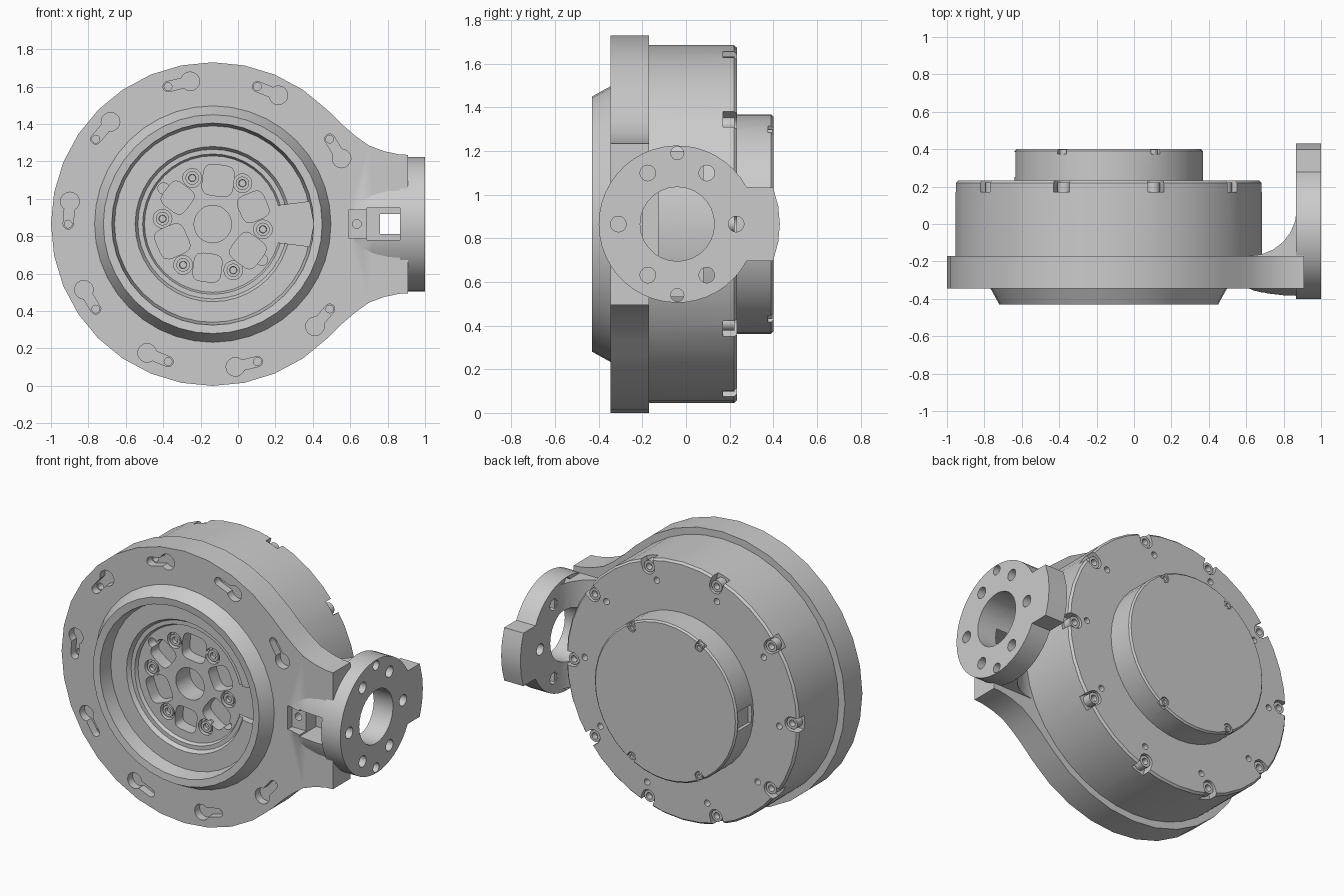
import bpy, bmesh
from math import cos, sin, radians, pi
from mathutils import Vector

if "Cube" in bpy.data.objects:
    bpy.data.objects.remove(bpy.data.objects["Cube"])

CX, CZ = -0.135, 0.865      # main axis (along y)
PY = -0.04                  # side plate axis (along x)


def finish(name, bm):
    bmesh.ops.remove_doubles(bm, verts=bm.verts, dist=1e-5)
    bmesh.ops.recalc_face_normals(bm, faces=bm.faces)
    me = bpy.data.meshes.new(name)
    bm.to_mesh(me)
    bm.free()
    ob = bpy.data.objects.new(name, me)
    bpy.context.collection.objects.link(ob)
    return ob


def place(axis, u, v, w):
    return {'y': (u, w, v), 'x': (w, u, v), 'z': (u, v, w)}[axis]


def prism(name, outlines, axis, lo, hi):
    """Extrude one or more 2D outlines along an axis."""
    bm = bmesh.new()
    for pts in outlines:
        a = [bm.verts.new(place(axis, u, v, lo)) for u, v in pts]
        b = [bm.verts.new(place(axis, u, v, hi)) for u, v in pts]
        bm.faces.new(a)
        bm.faces.new(b[::-1])
        for i in range(len(a)):
            j = (i + 1) % len(a)
            bm.faces.new((a[i], b[i], b[j], a[j]))
    return finish(name, bm)


def lathe(name, profile, centres, axis='y', n=36):
    """Revolve (radius, height) points; profile starts and ends on the axis."""
    bm = bmesh.new()
    for cu, cv in centres:
        rings = []
        for r, w in profile:
            k = n if r else 1
            rings.append([bm.verts.new(place(axis, cu + r * cos(2 * pi * i / n),
                                             cv + r * sin(2 * pi * i / n), w)) for i in range(k)])
        for a, b in zip(rings, rings[1:]):
            for i in range(n):
                j = (i + 1) % n
                f = [a[i % len(a)], a[j % len(a)], b[j % len(b)], b[i % len(b)]]
                bm.faces.new(list(dict.fromkeys(f)))
    return finish(name, bm)


def circle(c, r, n=20):
    return [(c[0] + r * cos(2 * pi * i / n), c[1] + r * sin(2 * pi * i / n)) for i in range(n)]


def capsule(p, q, r, n=8):
    p, q = Vector(p), Vector(q)
    d = (q - p).normalized() * r
    s = Vector((-d.y, d.x))
    pts = []
    for c, k in ((p, 1), (q, -1)):
        pts += [tuple(c + k * (s * cos(pi * i / n) - d * sin(pi * i / n))) for i in range(n + 1)]
    return pts


def rect(u0, v0, u1, v1):
    return [(u0, v0), (u1, v0), (u1, v1), (u0, v1)]


def soft_square(c, h, ang):
    pts = []
    for i in range(24):
        t = 2 * pi * i / 24 + pi / 24
        f = lambda s: h * (1 if s > 0 else -1) * abs(s) ** 0.5
        u, v = f(cos(t)), f(sin(t))
        pts.append((c[0] + u * cos(ang) - v * sin(ang), c[1] + u * sin(ang) + v * cos(ang)))
    return pts


def polar(r, deg):
    return (CX + r * cos(radians(deg)), CZ + r * sin(radians(deg)))


def boolean(ob, tool, op='DIFFERENCE'):
    m = ob.modifiers.new('bool', 'BOOLEAN')
    m.operation, m.object, m.solver = op, tool, 'EXACT'
    bpy.context.view_layer.objects.active = ob
    bpy.ops.object.modifier_apply(modifier=m.name)
    bpy.data.objects.remove(tool)


def cut(ob, outlines, axis, lo, hi):
    boolean(ob, prism('cutter', outlines, axis, lo, hi))


# Housing: front cone ring, sunken hub, drum and rear cap in one turned body
body = lathe('housing', [
    (0, -.29), (.365, -.29), (.375, -.31), (.40, -.31), (.415, -.335), (.525, -.335), (.54, -.425),
    (.585, -.43), (.632, -.345), (.632, -.2), (.82, -.2), (.82, .22), (.808, .233),
    (.503, .233), (.503, .39), (.493, .4), (0, .4)], [(CX, CZ)], n=40)

# Hub details: bore, soft pockets, bolt seats, dowel holes, cable notch
cut(body, [circle((CX, CZ), .1, 28)], 'y', -.5, -.15)
cut(body, [soft_square(polar(.235, 23 + 60 * k), .083 if k % 2 else .075, radians(23 + 60 * k))
           for k in range(6)], 'y', -.5, -.21)
hub_bolts = [polar(.27, 54 + 60 * k) for k in range(6)]
cut(body, [circle(c, .05) for c in hub_bolts], 'y', -.5, -.26)
cut(body, [circle(polar(.325, a), .03) for a in (-36, 144)], 'y', -.5, -.23)
cut(body, [[polar(.355, -16), polar(.53, -13), polar(.54, 0), polar(.53, 13), polar(.355, 16)]],
    'y', -.42, -.29)

# Rear details: rim notches, dowel holes, cap notches, connector slot
drum_bolts = [polar(.768, 36 * k) for k in range(10)]
cut(body, [capsule(polar(.768, 36 * k), polar(.9, 36 * k), .044) for k in range(10)], 'y', .17, .3)
cut(body, [circle(polar(.685, 36 * k + 3), .02, 12) for k in range(10)], 'y', .17, .3)
cap_angles = (60, 120, 240, 300)
cap_bolts = [polar(.473, a) for a in cap_angles]
cut(body, [capsule(polar(.473, a), polar(.56, a), .028) for a in cap_angles], 'y', .375, .5)
cut(body, [rect(CX - .6, CZ - .06, CX - .478, CZ + .06)], 'y', .25, .385)


# Socket-head bolts
def bolts(name, centres, r, tip, base, n=16):
    lathe(name, [(0, base), (r, base), (r, tip), (r * .55, tip),
                 (r * .5, tip + (base - tip) * .6), (0, tip + (base - tip) * .6)], centres, n=n)


bolts('hub_bolts', hub_bolts, .036, -.285, -.25)
bolts('drum_bolts', drum_bolts, .037, .222, .16)
bolts('cap_bolts', cap_bolts, .024, .397, .37, 12)

# Mounting flange with side arm
upper = [(.56, 1.395), (.63, 1.335), (.70, 1.285), (.78, 1.255), (.86, 1.238), (.91, 1.235)]
arm = upper[::-1] + [polar(.865, 45 + 11.25 * i) for i in range(25)]
arm += [(x, 2 * CZ - z) for x, z in upper]
flange = prism('flange_and_arm', [arm], 'y', -.345, -.17)

# Rounded front swelling of the arm and rear gusset to the side plate
swell = lathe('swell', [(0, .57), (.295, .57), (.325, .64), (.343, .72), (.352, .8), (.356, .91),
                        (0, .91)], [(PY, CZ)], 'x', 48)
cut(swell, [rect(.4, 0, 1.2, 2)], 'y', -.22, .6)
boolean(flange, swell, 'UNION')
fillet = [(.62 + .25 * sin(radians(a)), .08 - .25 * cos(radians(a))) for a in range(0, 91, 15)]
gusset = prism('gusset', [[(.5, -.17)] + fillet + [(.905, .08), (.905, -.25), (.5, -.25)]],
               'z', CZ - .335, CZ + .335)
boolean(flange, gusset, 'UNION')
cut(flange, [circle((CX, CZ), .62, 40)], 'y', -.5, 0)

# Keyhole slots, with the position next to the arm left out
for w, outlines in ((.05, [circle(polar(.773, 27 + 36 * k), .05, 16) for k in range(9)]),
                    (.05, [capsule(polar(.773, 27 + 36 * k), polar(.773, 36 + 36 * k), .027)
                           for k in range(9)]),
                    (.12, [circle(polar(.773, 36 + 36 * k), .021, 12) for k in range(9)])):
    cut(flange, outlines, 'y', -.5, -.345 + w)

# Arm pocket with screw seat, and the bore behind the plate
cut(flange, [rect(.59, CZ - .075, .70, CZ + .075)], 'y', -.5, -.30)
cut(flange, [rect(.69, CZ - .085, .87, CZ + .085)], 'y', -.5, -.2)
cut(flange, [circle((.635, CZ), .024, 12)], 'y', -.5, -.22)
cut(flange, [circle((PY, CZ), .17, 28)], 'x', .76, 1.1)

# Side plate: disc with a rear tab, bored and drilled
disc = [(PY + .36 * cos(radians(a)), CZ + .36 * sin(radians(a))) for a in range(28, 333, 8)]
tab = [(PY + .47 * cos(radians(a)), CZ + .47 * sin(radians(a))) for a in (-21, -10, 0, 10, 21)]
plate = prism('side_plate', [tab + disc], 'x', .865, 1.0)
cut(plate, [circle((PY, CZ), .17, 28)], 'x', .8, 1.1)
holes = [circle((PY + .27 * cos(pi * k / 3), CZ + .27 * sin(pi * k / 3)), .036, 16) for k in range(6)]
holes += [circle((PY, CZ + s * .325), .03, 16) for s in (-1, 1)]
cut(plate, holes, 'x', .8, 1.1)

# Smooth shading with crisp edges
for ob in bpy.context.scene.objects:
    ob.select_set(True)
bpy.context.view_layer.objects.active = body
bpy.ops.object.shade_smooth_by_angle(angle=radians(25))
